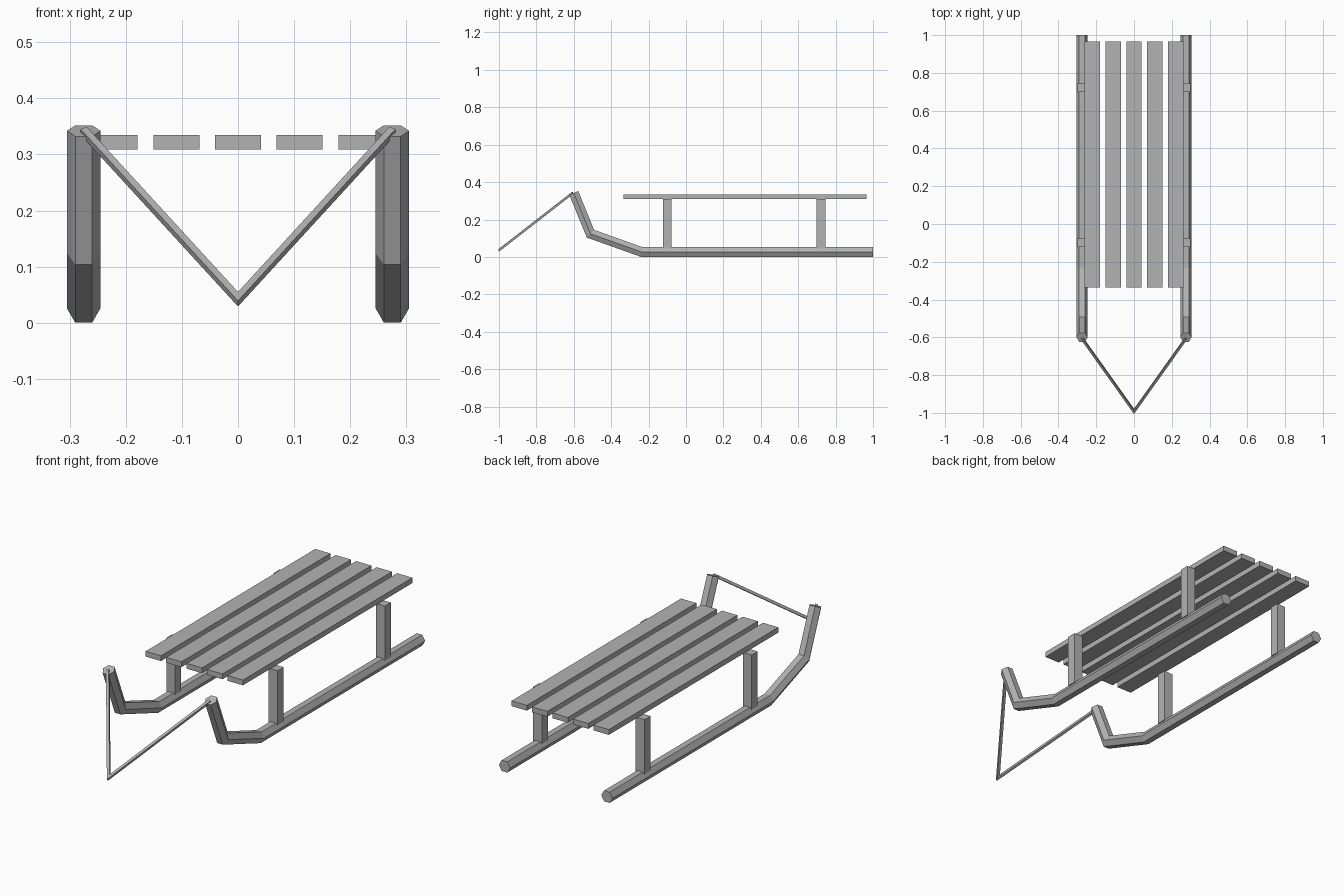
import bpy, bmesh, math
from mathutils import Vector

cube = bpy.data.objects.get("Cube")
if cube:
    bpy.data.objects.remove(cube, do_unlink=True)

grey = bpy.data.materials.new("plain_grey")
grey.use_nodes = True
colour = (0.45, 0.45, 0.45, 1)
grey.diffuse_color = colour
grey.node_tree.nodes["Principled BSDF"].inputs["Base Color"].default_value = colour


def finish(name, bm):
    bmesh.ops.recalc_face_normals(bm, faces=bm.faces)
    mesh = bpy.data.meshes.new(name)
    bm.to_mesh(mesh)
    bm.free()
    mesh.materials.append(grey)
    obj = bpy.data.objects.new(name, mesh)
    bpy.context.collection.objects.link(obj)


def box(name, low, high):
    low, high = Vector(low), Vector(high)
    bm = bmesh.new()
    bmesh.ops.create_cube(bm, size=1)
    bmesh.ops.scale(bm, vec=high - low, verts=bm.verts)
    bmesh.ops.translate(bm, vec=(low + high) / 2, verts=bm.verts)
    finish(name, bm)


def tube(name, points, radius, sides, side_axis, turn=0):
    """Sweep a polygon along a planar path with mitred corners."""
    pts = [Vector(p) for p in points]
    across = Vector(side_axis).normalized()
    bm = bmesh.new()
    rings = []
    for i, p in enumerate(pts):
        a = (p - pts[i - 1]).normalized() if i else (pts[1] - p).normalized()
        b = (pts[i + 1] - p).normalized() if i < len(pts) - 1 else a
        tangent = (a + b).normalized()
        up = tangent.cross(across) / tangent.dot(a)
        angles = [turn + math.tau * k / sides for k in range(sides)]
        rings.append([bm.verts.new(p + radius * (across * math.cos(t) + up * math.sin(t)))
                      for t in angles])
    for r, s in zip(rings, rings[1:]):
        for k in range(sides):
            n = (k + 1) % sides
            bm.faces.new((r[k], r[n], s[n], s[k]))
    bm.faces.new(rings[0])
    bm.faces.new(rings[-1])
    finish(name, bm)


# Runners and seat posts on each side
for side, s in (("left", 1), ("right", -1)):
    x = 0.275 * s
    path = [(x, 1, 0.026), (x, -0.236, 0.026), (x, -0.511, 0.124), (x, -0.6, 0.342)]
    tube(side + "_runner", path, 0.03, 6, (1, 0, 0))
    for place, y in (("front", -0.1), ("rear", 0.722)):
        box(f"{side}_{place}_post", (x - 0.024, y - 0.023, 0.045), (x + 0.024, y + 0.023, 0.309))

# Seat slats
for i in range(5):
    x = (i - 2) * 0.11
    box(f"seat_slat_{i + 1}", (x - 0.041, -0.335, 0.309), (x + 0.041, 0.965, 0.335))

# Pull rope, a V between the runner tips
ends = [Vector((-0.275, -0.606, 0.342)), Vector((0, -0.992, 0.042)), Vector((0.275, -0.606, 0.342))]
plane_normal = (ends[1] - ends[0]).cross(ends[2] - ends[1])
tube("pull_rope", ends, 0.009, 4, plane_normal, math.pi / 4)
